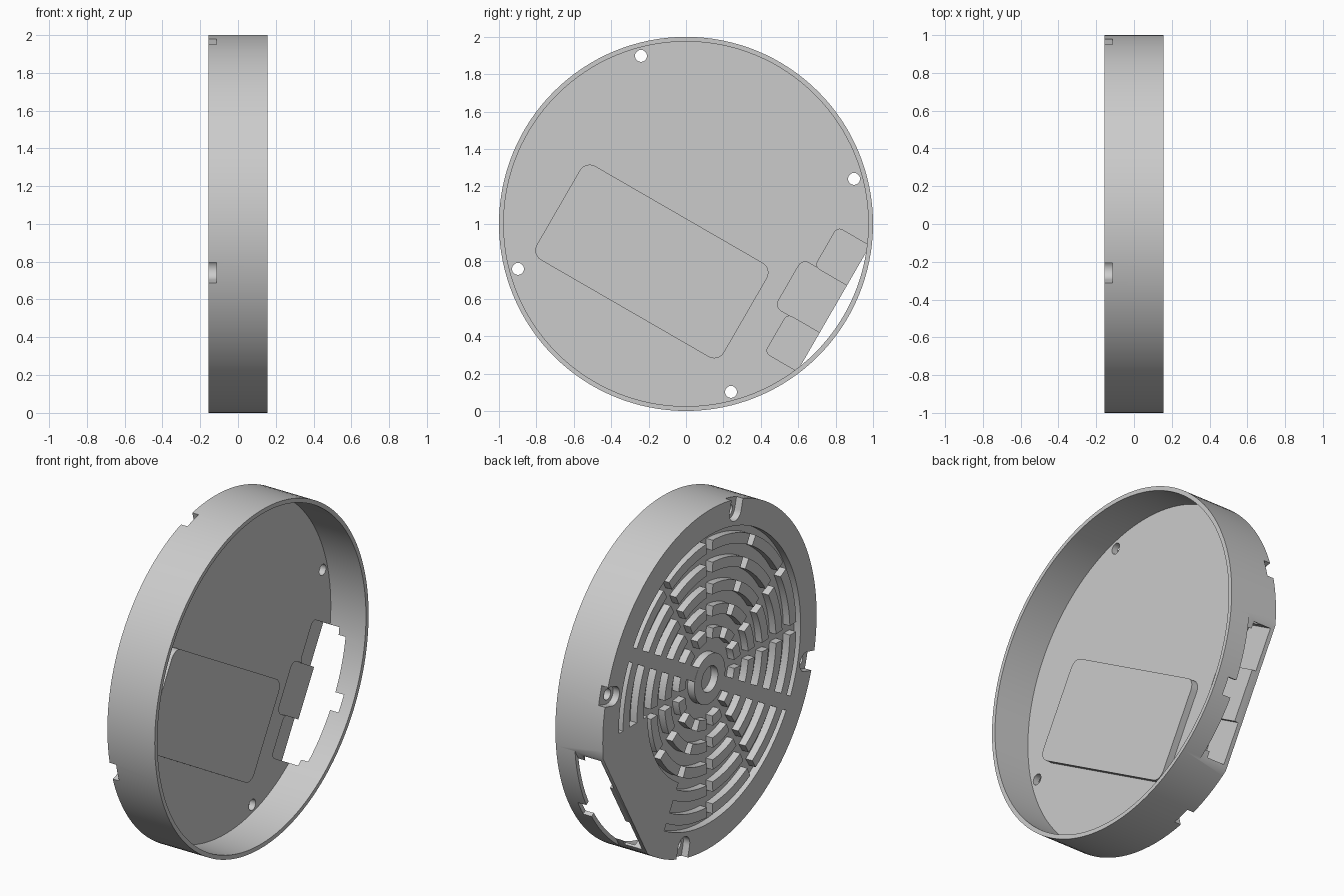
import bpy, bmesh
from math import sin, cos, pi, radians, asin

cube = bpy.data.objects.get("Cube")
if cube:
    bpy.data.objects.remove(cube)

grey = bpy.data.materials.new("light grey plastic")
grey.use_nodes = True
grey.diffuse_color = (0.6, 0.6, 0.6, 1)
grey.node_tree.nodes["Principled BSDF"].inputs["Base Color"].default_value = (0.6, 0.6, 0.6, 1)

BACK, FRONT = -0.155, 0.155     # ends along the disc axis
FLOOR, GRILLE = -0.075, -0.112  # inner floor, bottom of grille recess
TILT = radians(-30)             # direction of the flat chord


def prism(name, pts, x0, x1):
    """Extrude a (y, z) outline, relative to the disc centre, along x."""
    bm = bmesh.new()
    face = bm.faces.new([bm.verts.new((x0, y, z + 1)) for y, z in pts])
    new = bmesh.ops.extrude_face_region(bm, geom=[face])["geom"]
    bmesh.ops.translate(bm, vec=(x1 - x0, 0, 0),
                        verts=[v for v in new if isinstance(v, bmesh.types.BMVert)])
    bmesh.ops.recalc_face_normals(bm, faces=bm.faces)
    mesh = bpy.data.meshes.new(name)
    bm.to_mesh(mesh)
    bm.free()
    mesh.materials.append(grey)
    ob = bpy.data.objects.new(name, mesh)
    bpy.context.collection.objects.link(ob)
    return ob


def arc(r, a0, a1, n, cy=0, cz=0):
    return [(cy + r * cos(a0 + (a1 - a0) * i / n), cz + r * sin(a0 + (a1 - a0) * i / n))
            for i in range(n + 1)]


def circle(r, n=128, cy=0, cz=0):
    return arc(r, 0, 2 * pi, n, cy, cz)[:-1]


def turn(pts, a):
    return [(u * cos(a) - t * sin(a), u * sin(a) + t * cos(a)) for u, t in pts]


def rounded(u0, u1, t0, t1, r, a=TILT):
    """Rounded rectangle turned by angle a."""
    pts = []
    corners = [(u1 - r, t1 - r), (u0 + r, t1 - r), (u0 + r, t0 + r), (u1 - r, t0 + r)]
    for k, (cu, ct) in enumerate(corners):
        pts += arc(r, k * pi / 2, (k + 1) * pi / 2, 6, cu, ct)
    return turn(pts, a)


def rect(u0, u1, t0, t1, a=TILT):
    return turn([(u0, t0), (u1, t0), (u1, t1), (u0, t1)], a)


def cut(target, pts, x0, x1):
    cutter = prism("cutter", pts, x0, x1)
    cutter.hide_render = True
    mod = target.modifiers.new("cut", "BOOLEAN")
    mod.operation, mod.solver, mod.object = "DIFFERENCE", "EXACT", cutter
    bpy.context.view_layer.objects.active = target
    bpy.ops.object.modifier_apply(modifier=mod.name)
    bpy.data.objects.remove(cutter)


def smooth(ob):
    bpy.ops.object.select_all(action="DESELECT")
    ob.select_set(True)
    bpy.context.view_layer.objects.active = ob
    bpy.ops.object.shade_smooth_by_angle(angle=radians(30))


# Round housing, open towards +x
housing = prism("housing", circle(1), BACK, FRONT)
cut(housing, circle(0.975), FLOOR, 0.3)

# Flat chord that opens the side window, with a cable notch
cut(housing, rect(0.91, 1.2, -0.6, 0.6), -0.3, 0.03)
cut(housing, rect(0.9, 1.2, -0.05, 0.05), 0.0, 0.085)

# Stepped pockets in the floor beside the window
cut(housing, rounded(0.71, 0.965, 0.147, 0.39, 0.03), FLOOR - 0.055, FLOOR + 0.06)
cut(housing, rounded(0.71, 0.965, -0.385, -0.147, 0.03), FLOOR - 0.055, FLOOR + 0.06)
cut(housing, rounded(0.633, 1.0, -0.148, 0.148, 0.04), FLOOR - 0.03, FLOOR + 0.06)

# Screw holes with notches that run out through the rim
for k in range(4):
    a = radians(15 + 90 * k)
    cut(housing, circle(0.032, 24, 0.93 * cos(a), 0.93 * sin(a)), -0.3, 0)
    slot = arc(0.055, pi / 2, 3 * pi / 2, 12, 0.93, 0) + [(1.1, -0.055), (1.1, 0.055)]
    cut(housing, turn(slot, a), -0.3, BACK + 0.042)

# Recess for the grille, shallower in radius next to the chord
recess = arc(0.85, 0, radians(300), 100) + arc(0.58, radians(300), 2 * pi, 20)
cut(housing, recess, -0.3, GRILLE)
smooth(housing)

# Concentric grille ribs, broken by radial channels
for k in range(12):
    start, end = 30 * k, 30 * k + 30
    beside_chord = start >= 300
    for ring in range(5):
        r = 0.26 + 0.13 * ring
        if beside_chord and r > 0.55:
            continue
        gap = asin(0.028 / r)
        outer_ring = r > 0.55
        solid0 = start in (30, 210) or (outer_ring and start == 0)
        solid1 = end in (30, 210) or (outer_ring and end == 300)
        a0 = radians(start) + (-0.01 if solid0 else gap)
        a1 = radians(end) - (-0.01 if solid1 else gap)
        rib = prism("grille_rib", arc(r + 0.03, a0, a1, 10) + arc(r - 0.03, a1, a0, 10),
                    BACK, GRILLE + 0.005)
        smooth(rib)

# Solid cross bars and central hub ring
for side, a in (("left", 30), ("right", 210)):
    prism("grille_bar_" + side, rect(0.12, 0.855, -0.04, 0.04, radians(a)), BACK, GRILLE + 0.005)
hub = prism("hub_ring", circle(0.145, 48), BACK - 0.001, GRILLE + 0.005)
cut(hub, circle(0.075, 48), -0.3, 0)
smooth(hub)

# Raised rounded pad on the inner floor
pad = prism("inner_pad", rounded(-0.635, 0.52, -0.555, 0.025, 0.06), FLOOR - 0.01, FLOOR + 0.04)
smooth(pad)
